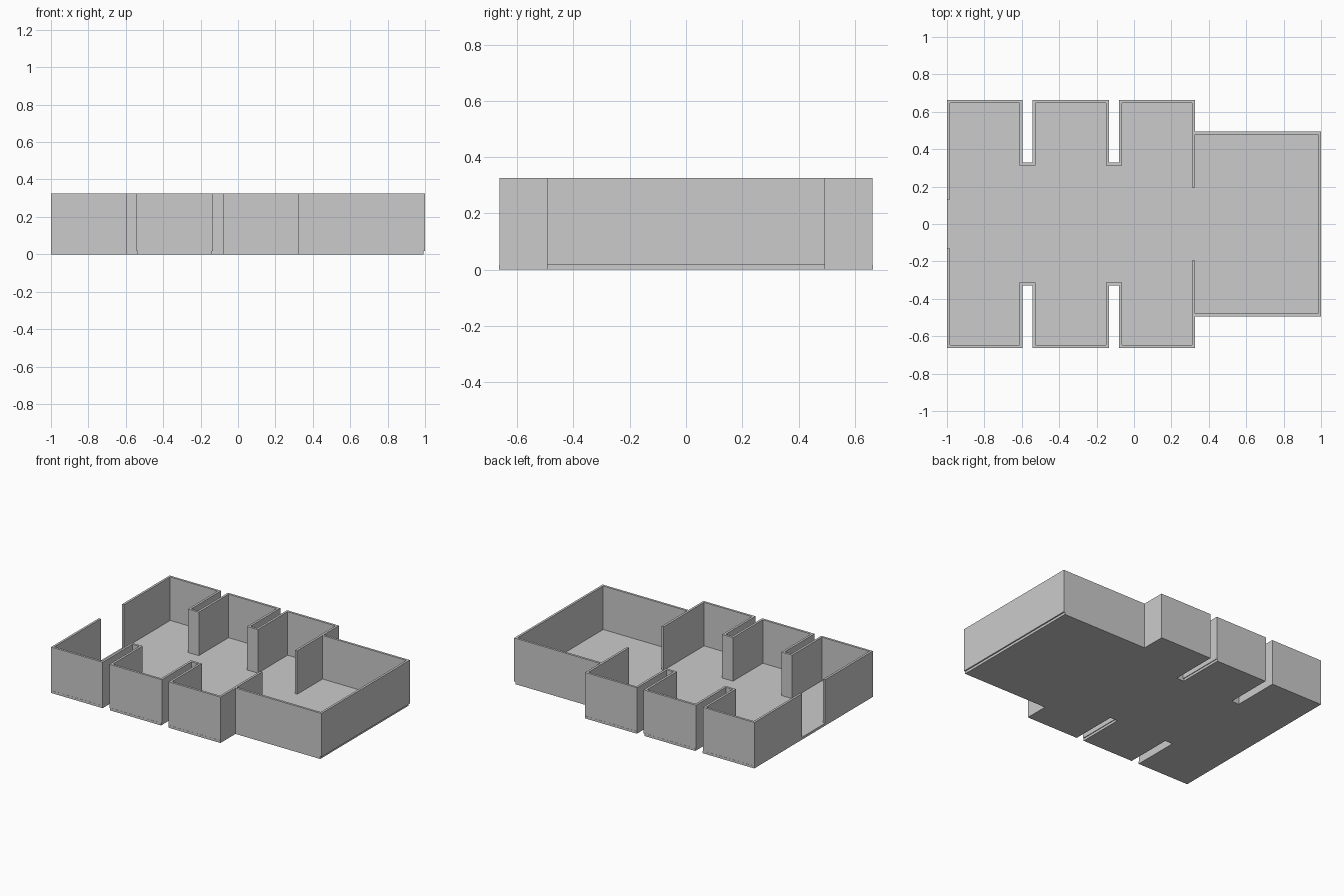
import bpy, bmesh
from mathutils import Vector

if "Cube" in bpy.data.objects:
    bpy.data.objects.remove(bpy.data.objects["Cube"])

WALL, FLOOR, TOP = 0.016, 0.017, 0.325


def prism(name, outline, z0, z1, mirror_y=False):
    """Extrude a closed plan outline between two heights."""
    bm = bmesh.new()
    face = bm.faces.new([bm.verts.new((x, y, z0)) for x, y in outline])
    ext = bmesh.ops.extrude_face_region(bm, geom=[face])
    verts = [g for g in ext["geom"] if isinstance(g, bmesh.types.BMVert)]
    bmesh.ops.translate(bm, verts=verts, vec=(0, 0, z1 - z0))
    bmesh.ops.recalc_face_normals(bm, faces=bm.faces)
    mesh = bpy.data.meshes.new(name)
    bm.to_mesh(mesh)
    bm.free()
    obj = bpy.data.objects.new(name, mesh)
    bpy.context.collection.objects.link(obj)
    if mirror_y:
        mod = obj.modifiers.new("mirror", "MIRROR")
        mod.use_axis = (False, True, False)
        mod.use_mirror_merge = False
    return obj


def wall_outline(path):
    """Thicken a clockwise right-angled path towards its inside."""
    pts = [Vector(p) for p in path]
    normals = []
    for a, b in zip(pts, pts[1:]):
        d = (b - a).normalized()
        normals.append(Vector((d.y, -d.x)))
    inner = [pts[0] + normals[0] * WALL]
    for p, n, m in zip(pts[1:-1], normals, normals[1:]):
        inner.append(p + (n + m) * WALL)
    inner.append(pts[-1] + normals[-1] * WALL)
    return pts + inner[::-1]


def bays(y_out, y_in, slots):
    """Plan line along the bays, from left corner to right corner."""
    pts = [(-1, y_out)]
    for a, b in slots:
        pts += [(a, y_out), (a, y_in), (b, y_in), (b, y_out)]
    return pts + [(0.327, y_out)]


# floor slab following the whole plan
half = bays(0.664, 0.33, [(-0.596, -0.538), (-0.138, -0.08)])
half += [(0.327, 0.495), (0.991, 0.495)]
prism("floor", half + [(x, -y) for x, y in reversed(half)], 0, FLOOR)

# bay walls with doorways at both ends, mirrored front to back
line = bays(0.663, 0.33, [(-0.596, -0.543), (-0.133, -0.08)])
path = [(-1, 0.13)] + line + [(0.327, 0.195)]
prism("bay_walls", wall_outline(path), FLOOR, TOP, mirror_y=True)

# walls of the large end room
end_path = [(0.327, 0.495), (1, 0.495), (1, -0.495), (0.327, -0.495)]
prism("end_room_walls", wall_outline(end_path), FLOOR, TOP)
